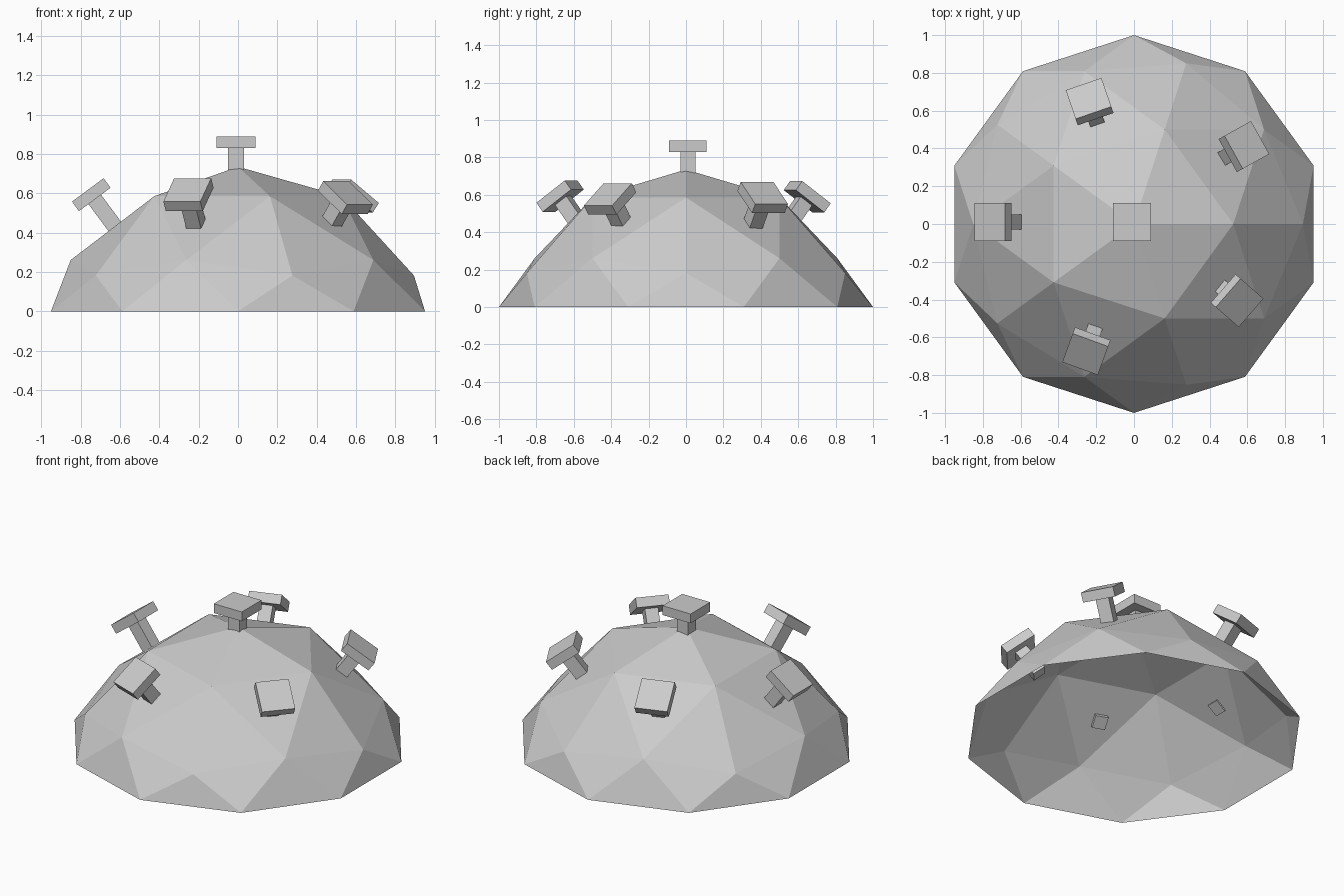
import bpy, bmesh
from math import radians
from mathutils import Matrix, Vector

if "Cube" in bpy.data.objects:
    bpy.data.objects.remove(bpy.data.objects["Cube"])

DROP = 0.265  # upper dome is lowered so the rim lies on the ground


def add_object(name, bm):
    mesh = bpy.data.meshes.new(name)
    bm.to_mesh(mesh)
    bm.free()
    obj = bpy.data.objects.new(name, mesh)
    bpy.context.collection.objects.link(obj)
    return obj


# Open faceted dome: top half of an icosphere, flattened above its rim
bm = bmesh.new()
bmesh.ops.create_icosphere(bm, subdivisions=2, radius=1)
bmesh.ops.delete(bm, geom=[v for v in bm.verts if v.co.z < -0.1], context='VERTS')
# turn so that one top-ring vertex points along +x
ring = max((v for v in bm.verts if 0.8 < v.co.z < 0.9), key=lambda v: v.co.x)
turn = Matrix.Rotation(-ring.co.xy.to_3d().to_2d().angle_signed(Vector((1, 0))) * -1, 3, 'Z')
bmesh.ops.rotate(bm, verts=bm.verts, matrix=turn)
ring = max((v for v in bm.verts if 0.8 < v.co.z < 0.9), key=lambda v: v.co.x)
for v in bm.verts:
    v.co.z = v.co.z - DROP if v.co.z > 0.1 else 0
add_object("dome", bm)


# Studs: square head on a square stem, standing on the dome faces
def add_stud(name, head_pos, azimuth, tilt, stem_len):
    place = (Matrix.Translation(head_pos) @ Matrix.Rotation(radians(azimuth), 4, 'Z')
             @ Matrix.Rotation(radians(tilt), 4, 'Y'))
    bm = bmesh.new()
    for size, z in (((0.2, 0.2, 0.06), 0), ((0.08, 0.08, stem_len), -0.03 - stem_len / 2)):
        local = Matrix.Translation((0, 0, z)) @ Matrix.Diagonal((*size, 1))
        bmesh.ops.create_cube(bm, size=1, matrix=place @ local)
    add_object(name, bm)


add_stud("top_stud", (-0.01, 0.01, 0.86), 0, 0, 0.17)
for i, (pos, azimuth) in enumerate((
        ((-0.746, 0.01, 0.593), 180),
        ((-0.235, 0.648, 0.59), 109),
        ((0.582, 0.41, 0.586), 29),
        ((0.546, -0.406, 0.578), -41),
        ((-0.252, -0.673, 0.593), -110))):
    add_stud(f"side_stud_{i + 1}", pos, azimuth, 36.5, 0.18)
